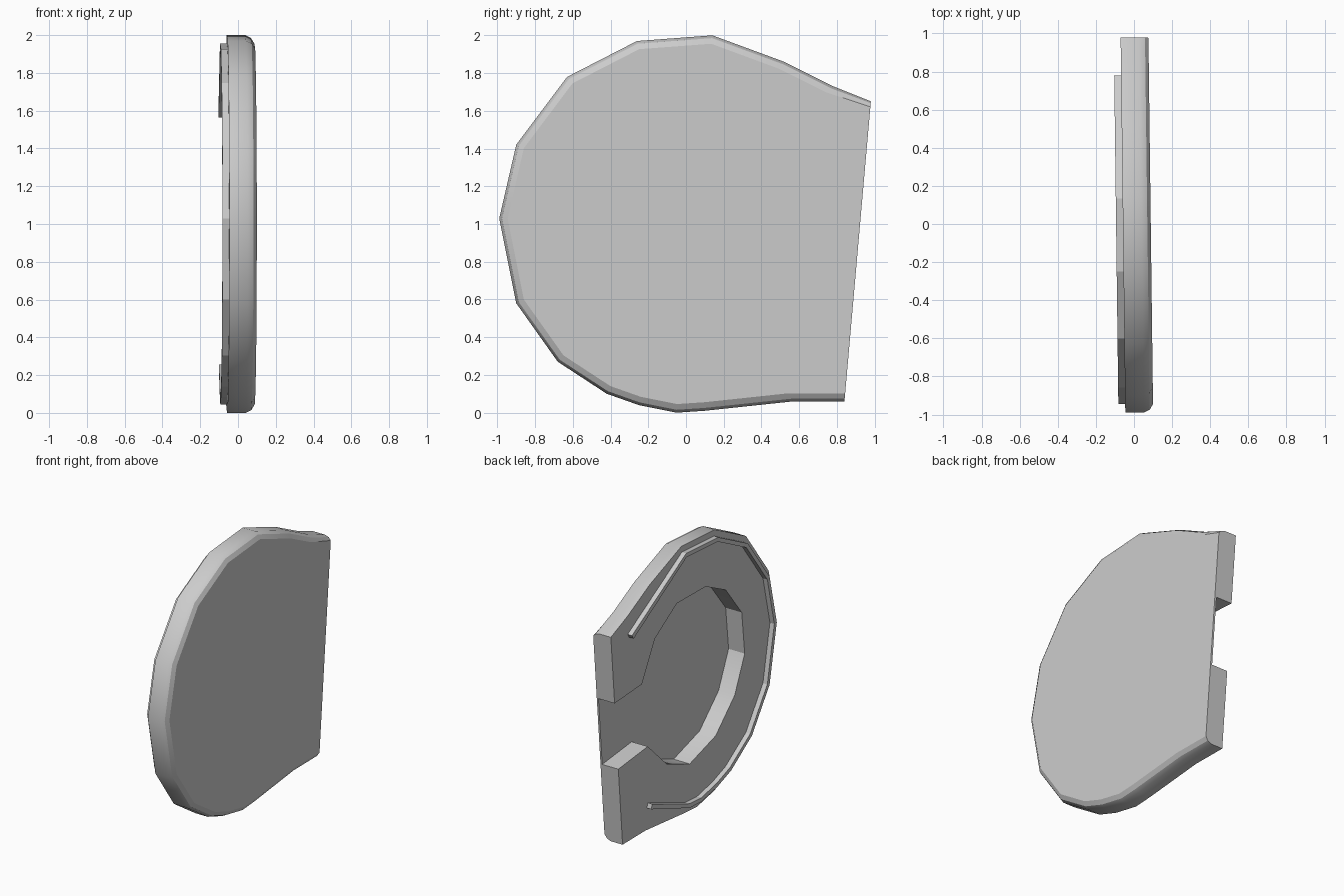
import bpy
import bmesh

cube = bpy.data.objects.get("Cube")
if cube:
    bpy.data.objects.remove(cube, do_unlink=True)

grey = bpy.data.materials.new("plain grey")
grey.use_nodes = True
colour = (0.6, 0.6, 0.6, 1)
grey.diffuse_color = colour
grey.node_tree.nodes["Principled BSDF"].inputs["Base Color"].default_value = colour

# Rim profile (y, z), from the upper end of the straight edge to the lower end
RIM = [(0.98, 1.65), (0.78, 1.73), (0.52, 1.86), (0.14, 2.0), (-0.26, 1.97),
       (-0.63, 1.78), (-0.9, 1.42), (-0.99, 1.03), (-0.9, 0.58), (-0.68, 0.27),
       (-0.42, 0.1), (-0.25, 0.04), (-0.05, 0.0), (0.1, 0.01), (0.57, 0.06), (0.84, 0.06)]

# Open-ended round pocket, running out past the straight edge
POCKET = [(1.2, 1.13), (0.61, 1.16), (0.456, 1.437), (0.194, 1.598), (-0.151, 1.59),
          (-0.389, 1.473), (-0.58, 1.233), (-0.615, 0.915), (-0.496, 0.652),
          (-0.27, 0.44), (0.04, 0.35), (0.313, 0.454), (0.54, 0.672), (1.2, 0.61)]


def scaled(points, s):
    return [(y * s, 1.01 + (z - 1.01) * s) for y, z in points]


def on_edge(z):
    return 0.84 + (z - 0.06) * 0.14 / 1.59


def section(s):
    """Rim shrunk by s, with both ends kept on the straight edge."""
    pts = scaled(RIM, s)
    for i in (0, -1):
        pts[i] = (on_edge(pts[i][1]), pts[i][1])
    return pts


def loft(name, sections):
    """Join closed (x, outline) sections into a capped solid, leaning slightly in x."""
    bm = bmesh.new()
    rings = [[bm.verts.new((x - 0.0125 * y, y, z)) for y, z in pts] for x, pts in sections]
    for a, b in zip(rings, rings[1:]):
        for i in range(len(a)):
            j = (i + 1) % len(a)
            bm.faces.new((a[i], a[j], b[j], b[i]))
    bm.faces.new(rings[0])
    bm.faces.new(rings[-1])
    bmesh.ops.recalc_face_normals(bm, faces=bm.faces)
    mesh = bpy.data.meshes.new(name)
    bm.to_mesh(mesh)
    bm.free()
    mesh.materials.append(grey)
    obj = bpy.data.objects.new(name, mesh)
    bpy.context.collection.objects.link(obj)
    return obj


# Disc body with a rounded outer face
body = loft("disc_body", [(-0.058, RIM), (0.04, RIM),
                          (0.07, section(0.985)), (0.088, section(0.955))])

# Pocket cut almost through, leaving a thin plate
cutter = loft("pocket_cutter", [(-0.2, POCKET), (0.074, POCKET)])
cutter.hide_render = True
cut = body.modifiers.new("pocket", "BOOLEAN")
cut.operation = "DIFFERENCE"
cut.solver = "EXACT"
cut.object = cutter
bpy.context.view_layer.objects.active = body
body.select_set(True)
bpy.ops.object.modifier_apply(modifier=cut.name)
bpy.data.objects.remove(cutter, do_unlink=True)

# Raised lip following the rim
arc = RIM[3:14]
outer = [(0.78, 1.595)] + scaled(arc, 0.955) + [(0.55, 0.22)]
inner = [(0.76, 1.565)] + scaled(arc, 0.925) + [(0.54, 0.255)]
lip_outline = outer + inner[::-1]
lip = loft("raised_lip", [(-0.094, lip_outline), (-0.05, lip_outline)])

# Soft shading on the rim only
bpy.ops.object.select_all(action="DESELECT")
body.select_set(True)
bpy.ops.object.shade_smooth_by_angle(angle=0.5)
